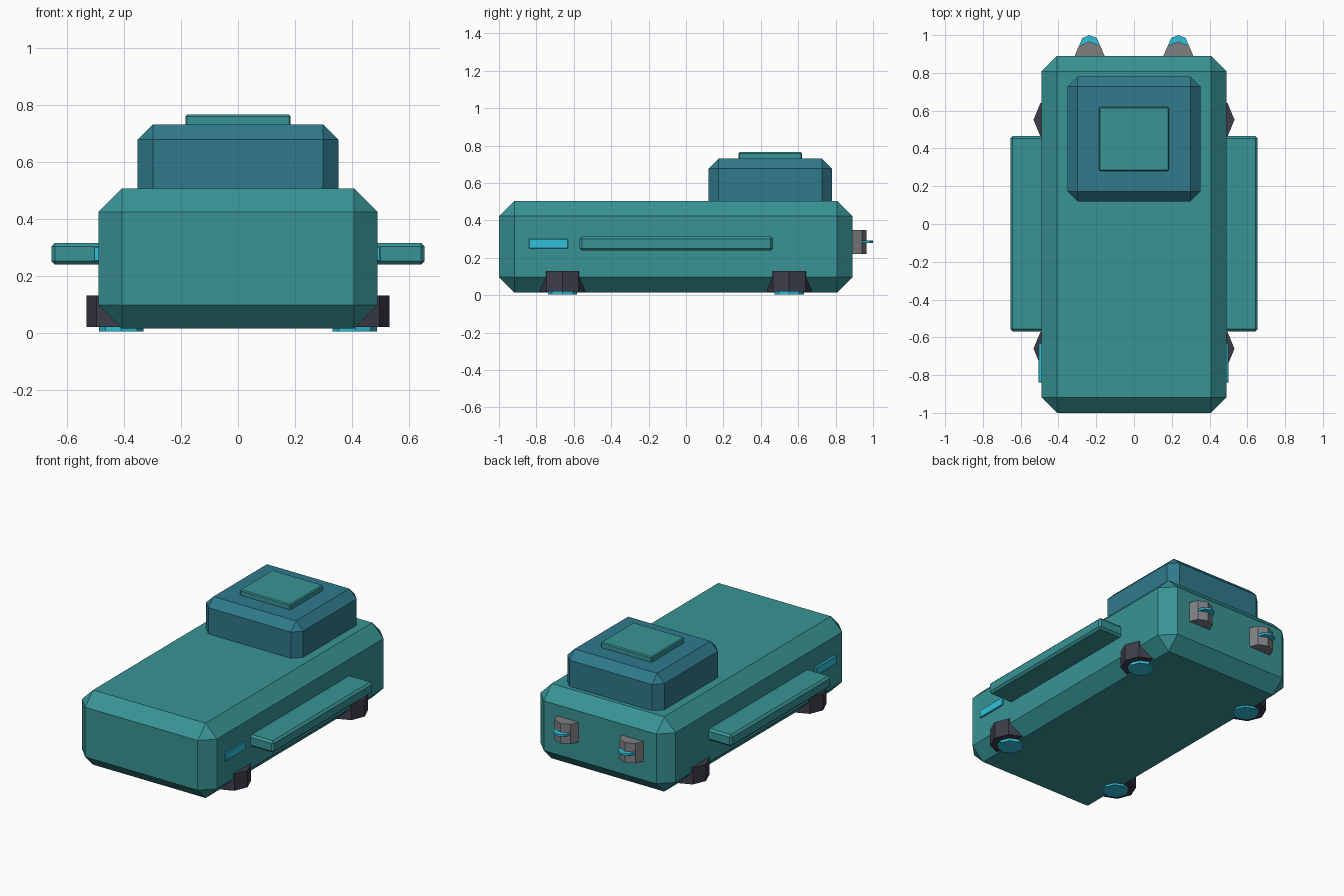
import bpy
from math import pi

cube = bpy.data.objects.get("Cube")
if cube:
    bpy.data.objects.remove(cube, do_unlink=True)


def material(name, colour):
    mat = bpy.data.materials.new(name)
    mat.use_nodes = True
    mat.diffuse_color = (*colour, 1)
    mat.node_tree.nodes["Principled BSDF"].inputs["Base Color"].default_value = (*colour, 1)
    return mat


teal = material("teal hull", (0.040, 0.295, 0.303))
blue = material("deep blue cabin", (0.029, 0.192, 0.258))
cyan = material("cyan glow", (0.030, 0.530, 0.700))
grey = material("engine grey", (0.210, 0.215, 0.225))
dark = material("dark metal", (0.045, 0.047, 0.068))


def finish(obj, name, mat):
    obj.name = name
    obj.data.materials.append(mat)
    return obj


def box(name, low, high, bevel, mat):
    """Box between two corners with a single flat chamfer."""
    centre = [(a + b) / 2 for a, b in zip(low, high)]
    bpy.ops.mesh.primitive_cube_add(size=1, location=centre)
    obj = finish(bpy.context.object, name, mat)
    obj.scale = [b - a for a, b in zip(low, high)]
    bpy.ops.object.transform_apply(location=False, rotation=False, scale=True)
    mod = obj.modifiers.new("chamfer", "BEVEL")
    mod.width = bevel
    mod.segments = 1
    mod.limit_method = "ANGLE"
    return obj


def drum(name, x, y, bottom, top, radius, mat):
    """Upright eight-sided prism with corners on the axes."""
    bpy.ops.mesh.primitive_cylinder_add(
        vertices=8, radius=radius, depth=top - bottom,
        location=(x, y, (bottom + top) / 2))
    return finish(bpy.context.object, name, mat)


# Hull, cabin and roof hatch
box("hull", (-0.49, -1.0, 0.015), (0.49, 0.89, 0.505), 0.082, teal)
box("cabin", (-0.352, 0.12, 0.42), (0.352, 0.78, 0.73), 0.053, blue)
box("roof_hatch", (-0.185, 0.28, 0.72), (0.185, 0.62, 0.765), 0.006, teal)

for side, s in (("left", 1), ("right", -1)):
    # Side fins
    xs = sorted((s * 0.42, s * 0.655))
    box(side + "_fin", (xs[0], -0.57, 0.238), (xs[1], 0.465, 0.315), 0.013, teal)

    # Light strips on the flanks
    xs = sorted((s * 0.48, s * 0.503 - 0.003))
    box(side + "_light_strip", (xs[0], -0.84, 0.25), (xs[1], -0.63, 0.302), 0.003, cyan)

    # Hover pods and their glowing discs
    for end, y in (("front", -0.66), ("rear", 0.552)):
        drum(f"{end}_{side}_hover_pod", s * 0.41, y, 0.02, 0.13, 0.122, dark)
        drum(f"{end}_{side}_hover_glow", s * 0.41, y, 0.003, 0.04, 0.078, cyan)

    # Rear engines and exhaust glow
    drum(side + "_engine", s * 0.235, 0.885, 0.22, 0.35, 0.081, grey)
    drum(side + "_exhaust_glow", s * 0.235, 0.945, 0.279, 0.293, 0.055, cyan)
